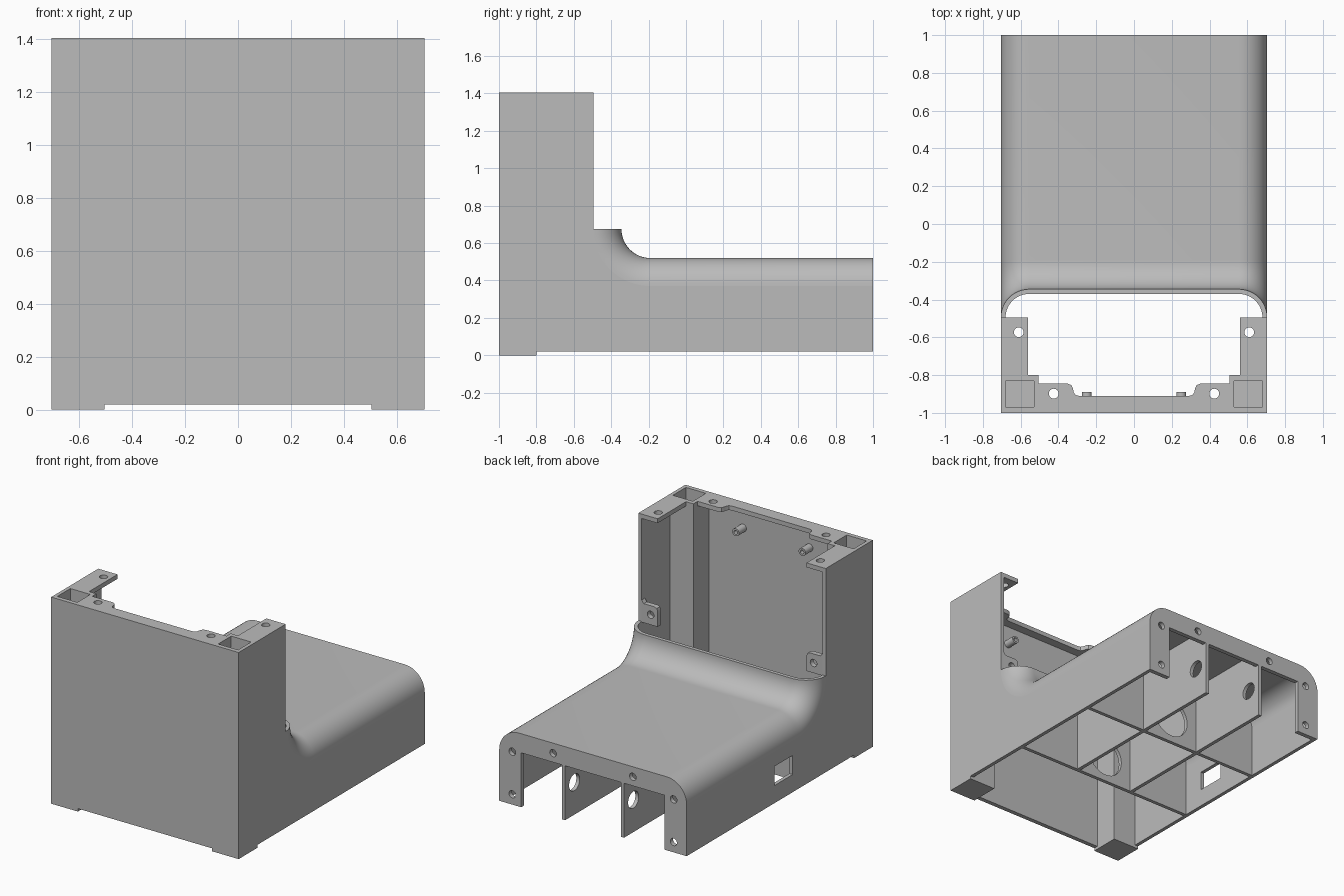
import bpy, bmesh
from math import sin, cos, pi, sqrt
from mathutils import Matrix

cube = bpy.data.objects.get("Cube")
if cube:
    bpy.data.objects.remove(cube, do_unlink=True)

grey = bpy.data.materials.new("plain grey")
grey.use_nodes = True
colour = (0.5, 0.5, 0.5, 1)
grey.diffuse_color = colour
grey.node_tree.nodes["Principled BSDF"].inputs["Base Color"].default_value = colour

W, T = 0.705, 0.025            # half width, wall thickness
IN = W - T                     # inner half width
TOP, LOW, RIM = 1.405, 0.02, 0.675
FR, CR = 0.155, 0.15           # fillet radius, corner radius
YC = -0.19                     # fillet axis
parts = []


def finish(name, bm):
    bmesh.ops.remove_doubles(bm, verts=bm.verts, dist=1e-5)
    bmesh.ops.recalc_face_normals(bm, faces=bm.faces)
    mesh = bpy.data.meshes.new(name)
    bm.to_mesh(mesh)
    bm.free()
    mesh.materials.append(grey)
    ob = bpy.data.objects.new(name, mesh)
    bpy.context.collection.objects.link(ob)
    parts.append(ob)


def circle(u, v, r, n=24):
    return [(u + r * cos(2 * pi * i / n), v + r * sin(2 * pi * i / n)) for i in range(n)]


def rect(u0, u1, v0, v1):
    return [(u0, v0), (u1, v0), (u1, v1), (u0, v1)]


AXES = {"XY": Matrix.Identity(4),
        "XZ": Matrix(((1, 0, 0, 0), (0, 0, -1, 0), (0, 1, 0, 0), (0, 0, 0, 1))),
        "YZ": Matrix(((0, 0, 1, 0), (1, 0, 0, 0), (0, 1, 0, 0), (0, 0, 0, 1)))}


def plate(name, plane, lo, hi, outline, holes=()):
    """Flat plate with holes, spanning lo..hi along the axis normal to its plane."""
    curve = bpy.data.curves.new(name, "CURVE")
    curve.dimensions, curve.fill_mode = "2D", "BOTH"
    curve.extrude = abs(hi - lo) / 2
    for loop in [outline, *holes]:
        spline = curve.splines.new("POLY")
        spline.points.add(len(loop) - 1)
        for p, (u, v) in zip(spline.points, loop):
            p.co = (u, v, 0, 1)
        spline.use_cyclic_u = True
    helper = bpy.data.objects.new(name + " outline", curve)
    bpy.context.collection.objects.link(helper)
    deps = bpy.context.evaluated_depsgraph_get()
    mesh = bpy.data.meshes.new_from_object(helper.evaluated_get(deps))
    bm = bmesh.new()
    bm.from_mesh(mesh)
    bpy.data.objects.remove(helper)
    bpy.data.curves.remove(curve)
    bpy.data.meshes.remove(mesh)
    shift = (lo + hi) / 2 * (-1 if plane == "XZ" else 1)
    bm.transform(AXES[plane] @ Matrix.Translation((0, 0, shift)))
    finish(name, bm)


def arch(inset, n=12):
    """Rounded hood profile as (x, depth below the top)."""
    r = CR - inset
    right = [(W - CR + r * cos(a), CR - r * sin(a))
             for a in (pi / 2 * i / n for i in range(n + 1))]
    return right + [(-x, d) for x, d in reversed(right)]


def roof(y):
    """Underside of the hood at depth position y, as (x, z)."""
    off = min(y - YC, 0)
    return [(x, RIM - sqrt((FR + d) ** 2 - off ** 2)) for x, d in arch(T)]


def swap(points, s):
    return [(s * u, v) for u, v in points]


# Hood: rounded profile swept straight, then up round the fillet
bm = bmesh.new()
ring = arch(0) + arch(T)[::-1]
stations = [(1.0, 0)] + [(YC, pi / 2 * i / 16) for i in range(17)]
loops = [[bm.verts.new((x, y - (FR + d) * sin(a), RIM - (FR + d) * cos(a)))
          for x, d in ring] for y, a in stations]
n = len(ring)
for A, B in zip(loops, loops[1:]):
    for i in range(n):
        j = (i + 1) % n
        bm.faces.new((A[i], A[j], B[j], B[i]))
half = n // 2
for L in (loops[0], loops[-1]):
    for i in range(half - 1):
        bm.faces.new((L[i], L[i + 1], L[n - 2 - i], L[n - 1 - i]))
finish("hood", bm)

# Front wall with feet
foot = [(0.505, LOW), (0.505, 0), (W, 0), (W, TOP)]
plate("front_wall", "XZ", -1, -0.97, foot + swap(foot[::-1], -1))

# Side walls, following the fillet
R = FR + CR
sweep = [(YC - R * sin(a), RIM - R * cos(a)) for a in (pi / 2 * i / 16 for i in range(17))]
side = [(-0.97, 0), (-0.8, 0), (-0.8, LOW), (1, LOW), (1, RIM - R)] + sweep
side += [(YC - R, TOP), (-0.97, TOP)]
plate("left_wall", "YZ", IN, W, side)
plate("right_wall", "YZ", -W, -IN, side, [rect(-0.14, 0.055, 0.14, 0.27)])

# Paired tower parts
for s, label in ((1, "left"), (-1, "right")):
    post = [(0.505, -0.97), (0.53, -0.97), (0.53, -0.83), (IN, -0.83), (IN, -0.8), (0.505, -0.8)]
    plate(label + "_corner_post", "XY", 0, TOP, swap(post, s))
    plate(label + "_foot", "XY", 0, LOW + 0.01, swap(rect(0.53, IN, -0.97, -0.83), s))
    plate(label + "_top_flange", "XY", TOP - 0.03, TOP,
          swap(rect(0.56, IN, -0.8, YC - R), s), [circle(s * 0.61, -0.573, 0.026)])
    tab = [(IN, 0.67), (IN, 0.82), (0.665, 0.8), (0.585, 0.8), (0.567, 0.793),
           (0.56, 0.775), (0.56, 0.67)]
    plate(label + "_screw_tab", "XZ", -0.53, YC - R, swap(tab, s),
          [circle(s * 0.613, 0.738, 0.025)])
    plate(label + "_pin", "XZ", -0.97, -0.89, circle(s * 0.25, 1.245, 0.026),
          [circle(s * 0.25, 1.245, 0.013)])

# Front top flange with two screw lugs
lug = [(0.505, -0.97), (0.505, -0.845), (0.352, -0.845), (0.332, -0.853), (0.323, -0.87),
       (0.32, -0.89), (0.31, -0.905), (0.29, -0.91)]
plate("front_top_flange", "XY", TOP - 0.03, TOP, lug + swap(lug[::-1], -1),
      [circle(s * 0.425, -0.898, 0.026) for s in (1, -1)])

# Rear flange
leg = [(-IN, LOW), (-0.54, LOW), (-0.54, 0.39)]
screws = [(0.607, 0.38), (0.607, 0.09), (0.3, 0.452)]
plate("rear_flange", "XZ", 0.97, 1, roof(1) + leg + swap(leg[::-1], -1),
      [circle(s * x, z, 0.025) for x, z in screws for s in (1, -1)])

# Lengthwise ribs
rib = [(-0.29, LOW), (1, LOW), (1, 0.39), (0.97, 0.39), (0.97, 0.5), (YC, 0.5), (-0.29, 0.53)]
for s, label in ((1, "left"), (-1, "right")):
    plate(label + "_long_rib", "YZ", s * 0.222 - 0.0125, s * 0.222 + 0.0125, rib,
          [circle(0.9, 0.24, 0.057)])

# Cross ribs with a round opening in the middle bay
for y, label in ((-0.3, "front"), (0.36, "middle")):
    plate(label + "_cross_rib", "XZ", y - 0.0125, y + 0.0125,
          roof(y + 0.0125) + [(-IN, LOW), (IN, LOW)], [circle(0, 0.2, 0.135, 32)])

# Smooth the curved faces, keep the edges sharp
bpy.ops.object.select_all(action="DESELECT")
for ob in parts:
    ob.select_set(True)
bpy.context.view_layer.objects.active = parts[0]
bpy.ops.object.shade_smooth_by_angle()
